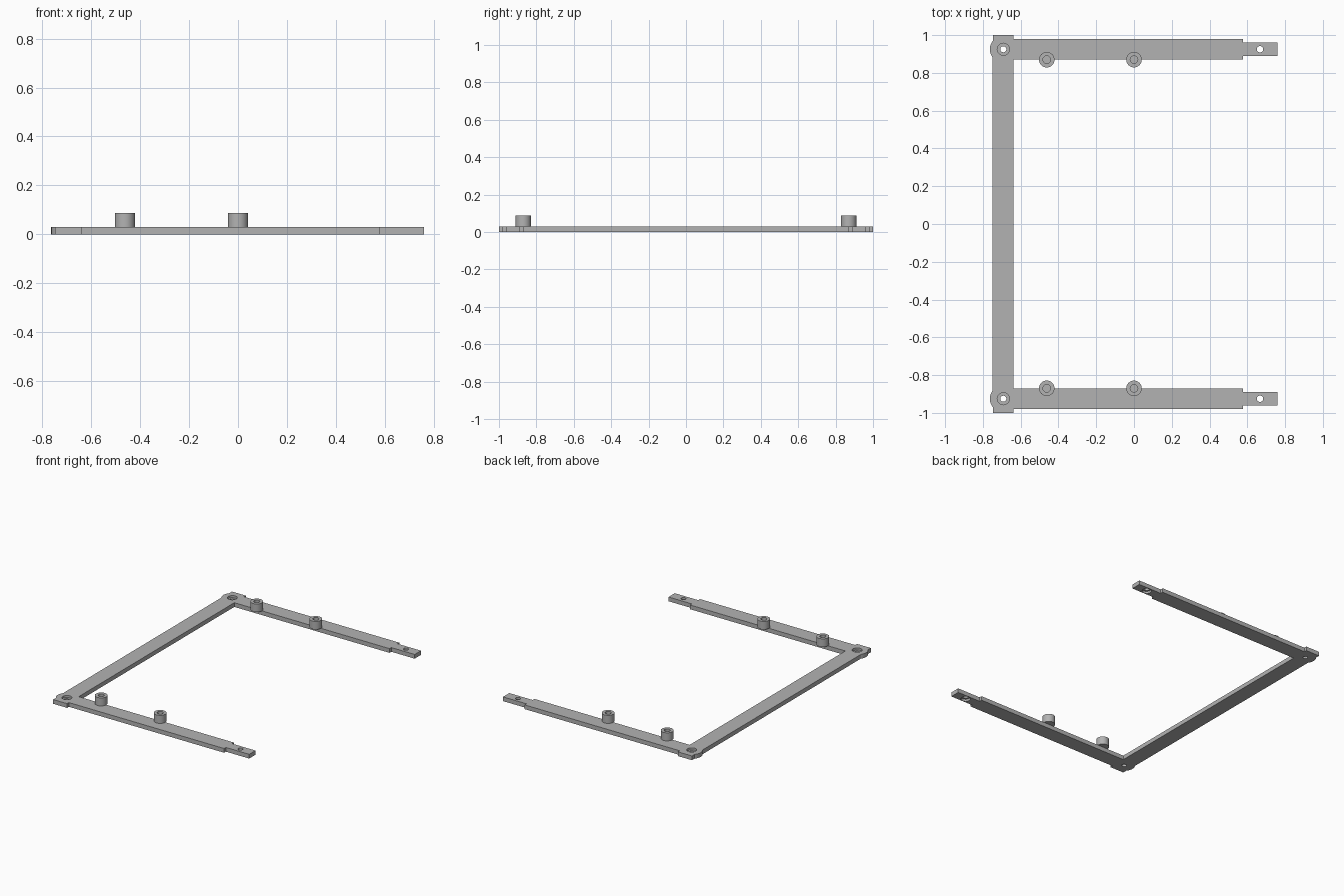
import bpy, bmesh, math

old = bpy.data.objects.get("Cube")
if old:
    bpy.data.objects.remove(old)

THICK = 0.03
BOSS_TOP = 0.087
PIVOT = (-0.692, 0.925)
TAB_HOLE = (0.667, 0.925)

grey = bpy.data.materials.new("plain grey")
grey.use_nodes = True
colour = (0.45, 0.45, 0.45, 1)
grey.diffuse_color = colour
grey.node_tree.nodes["Principled BSDF"].inputs["Base Color"].default_value = colour


def finish(name, bm):
    bmesh.ops.recalc_face_normals(bm, faces=bm.faces)
    mesh = bpy.data.meshes.new(name)
    bm.to_mesh(mesh)
    bm.free()
    mesh.materials.append(grey)
    obj = bpy.data.objects.new(name, mesh)
    bpy.context.collection.objects.link(obj)
    return obj


def extruded(name, outline, z0, z1):
    bm = bmesh.new()
    face = bm.faces.new([bm.verts.new((x, y, z0)) for x, y in outline])
    top = bmesh.ops.extrude_face_region(bm, geom=[face])["geom"]
    verts = [v for v in top if isinstance(v, bmesh.types.BMVert)]
    bmesh.ops.translate(bm, verts=verts, vec=(0, 0, z1 - z0))
    return finish(name, bm)


def circle(centre, r, start=0, end=360, steps=32):
    angles = [math.radians(start + (end - start) * i / steps) for i in range(steps)]
    return [(centre[0] + r * math.cos(a), centre[1] + r * math.sin(a)) for a in angles]


def cut(obj, centre, r, z0, z1):
    cutter = extruded("hole_cutter", circle(centre, r), z0, z1)
    cutter.hide_render = True
    mod = obj.modifiers.new("hole", "BOOLEAN")
    mod.operation, mod.solver, mod.object = "DIFFERENCE", "EXACT", cutter
    bpy.context.view_layer.objects.active = obj
    bpy.ops.object.modifier_apply(modifier=mod.name)
    bpy.data.objects.remove(cutter)


def smooth(obj):
    bpy.ops.object.select_all(action="DESELECT")
    obj.select_set(True)
    bpy.context.view_layer.objects.active = obj
    bpy.ops.object.shade_smooth_by_angle(angle=math.radians(30))


# U-shaped frame: cross bar, two arms with narrow tabs, rounded corner ears
half = [(-0.638, 0.87), (0.577, 0.87), (0.577, 0.89), (0.76, 0.89),
        (0.76, 0.96), (0.577, 0.96), (0.577, 0.98), (-0.638, 0.98),
        (-0.638, 1.0), (-0.747, 1.0)]
half += circle(PIVOT, 0.071, 140, 222, 12)
frame = extruded("frame", half + [(x, -y) for x, y in reversed(half)], 0, THICK)

# Corner holes are recessed from above, tab holes from below
for side in (1, -1):
    corner = (PIVOT[0], side * PIVOT[1])
    tab = (TAB_HOLE[0], side * TAB_HOLE[1])
    cut(frame, corner, 0.016, -0.1, 0.1)
    cut(frame, corner, 0.032, THICK / 2, 0.1)
    cut(frame, tab, 0.017, -0.1, 0.1)
    cut(frame, tab, 0.031, -0.1, THICK / 2)
smooth(frame)

# Hollow bosses standing on the inner edges of the arms
for side, end in ((1, "back"), (-1, "front")):
    for x, place in ((-0.462, "right"), (0.0, "middle")):
        spot = (x, side * 0.87)
        boss = extruded(f"boss_{end}_{place}", circle(spot, 0.041), THICK, BOSS_TOP)
        cut(boss, spot, 0.02, THICK + 0.012, 0.2)
        smooth(boss)
